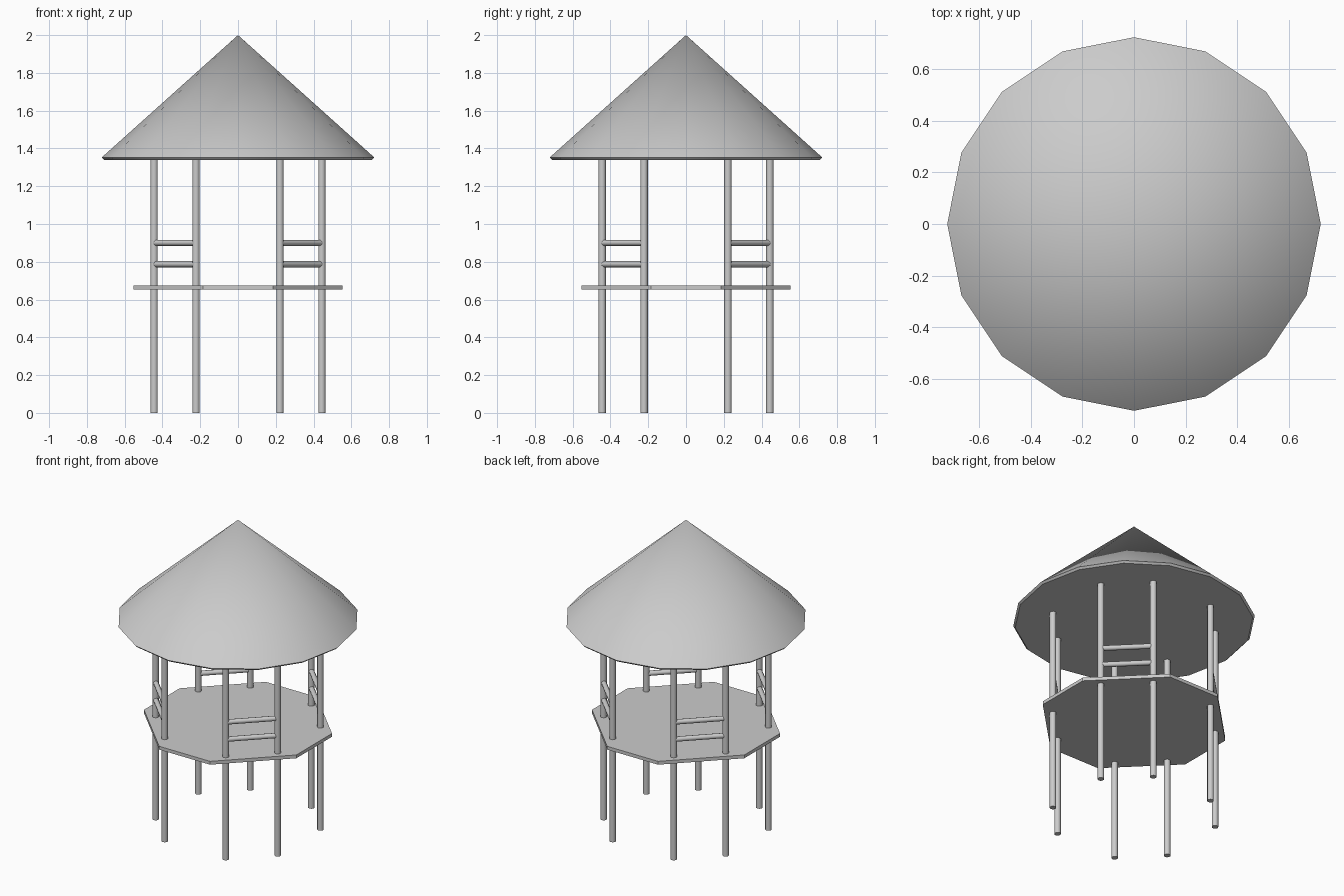
import bpy, bmesh, math
from mathutils import Vector

if "Cube" in bpy.data.objects:
    bpy.data.objects.remove(bpy.data.objects["Cube"])


def finish(bm, name, smooth=None):
    bmesh.ops.recalc_face_normals(bm, faces=bm.faces)
    me = bpy.data.meshes.new(name)
    bm.to_mesh(me)
    bm.free()
    ob = bpy.data.objects.new(name, me)
    bpy.context.collection.objects.link(ob)
    if smooth:
        bpy.ops.object.select_all(action='DESELECT')
        ob.select_set(True)
        bpy.context.view_layer.objects.active = ob
        bpy.ops.object.shade_smooth_by_angle(angle=math.radians(smooth))
    return ob


def rod(name, a, b, radius, sides=10):
    a, b = Vector(a), Vector(b)
    bm = bmesh.new()
    bmesh.ops.create_cone(bm, cap_ends=True, segments=sides,
                          radius1=radius, radius2=radius, depth=(b - a).length)
    rot = (b - a).to_track_quat('Z', 'Y').to_matrix()
    bmesh.ops.rotate(bm, verts=bm.verts, matrix=rot)
    bmesh.ops.translate(bm, verts=bm.verts, vec=(a + b) / 2)
    return finish(bm, name, 50)


# Roof: 16-sided closed cone with a thin undercut rim
bm = bmesh.new()
N = 16
rings = [[bm.verts.new((r * math.cos(2 * math.pi * i / N),
                        r * math.sin(2 * math.pi * i / N), z)) for i in range(N)]
         for r, z in ((0.71, 1.34), (0.722, 1.352))]
apex = bm.verts.new((0, 0, 2.0))
bm.faces.new(rings[0])
for i in range(N):
    j = (i + 1) % N
    bm.faces.new((rings[0][i], rings[0][j], rings[1][j], rings[1][i]))
    bm.faces.new((rings[1][i], rings[1][j], apex))
finish(bm, "roof", 30)

# Platform: eight-sided thin slab with long diagonal sides
P, Q = 0.554, 0.185
outline = [(P, -Q), (P, Q), (Q, P), (-Q, P), (-P, Q), (-P, -Q), (-Q, -P), (Q, -P)]
bm = bmesh.new()
base = bm.faces.new([bm.verts.new((x, y, 0.652)) for x, y in outline])
ext = bmesh.ops.extrude_face_region(bm, geom=[base], use_keep_orig=True)
top = [v for v in ext["geom"] if isinstance(v, bmesh.types.BMVert)]
bmesh.ops.translate(bm, verts=top, vec=(0, 0, 0.022))
finish(bm, "platform")

# Posts in pairs at each corner, joined by two diagonal rails
A, B = 0.444, 0.222
for sx in (-1, 1):
    for sy in (-1, 1):
        p, q = (sx * A, sy * B), (sx * B, sy * A)
        for x, y in (p, q):
            rod("post", (x, y, 0), (x, y, 1.345), 0.02)
        for z in (0.787, 0.9):
            rod("rail", (*p, z), (*q, z), 0.016)
